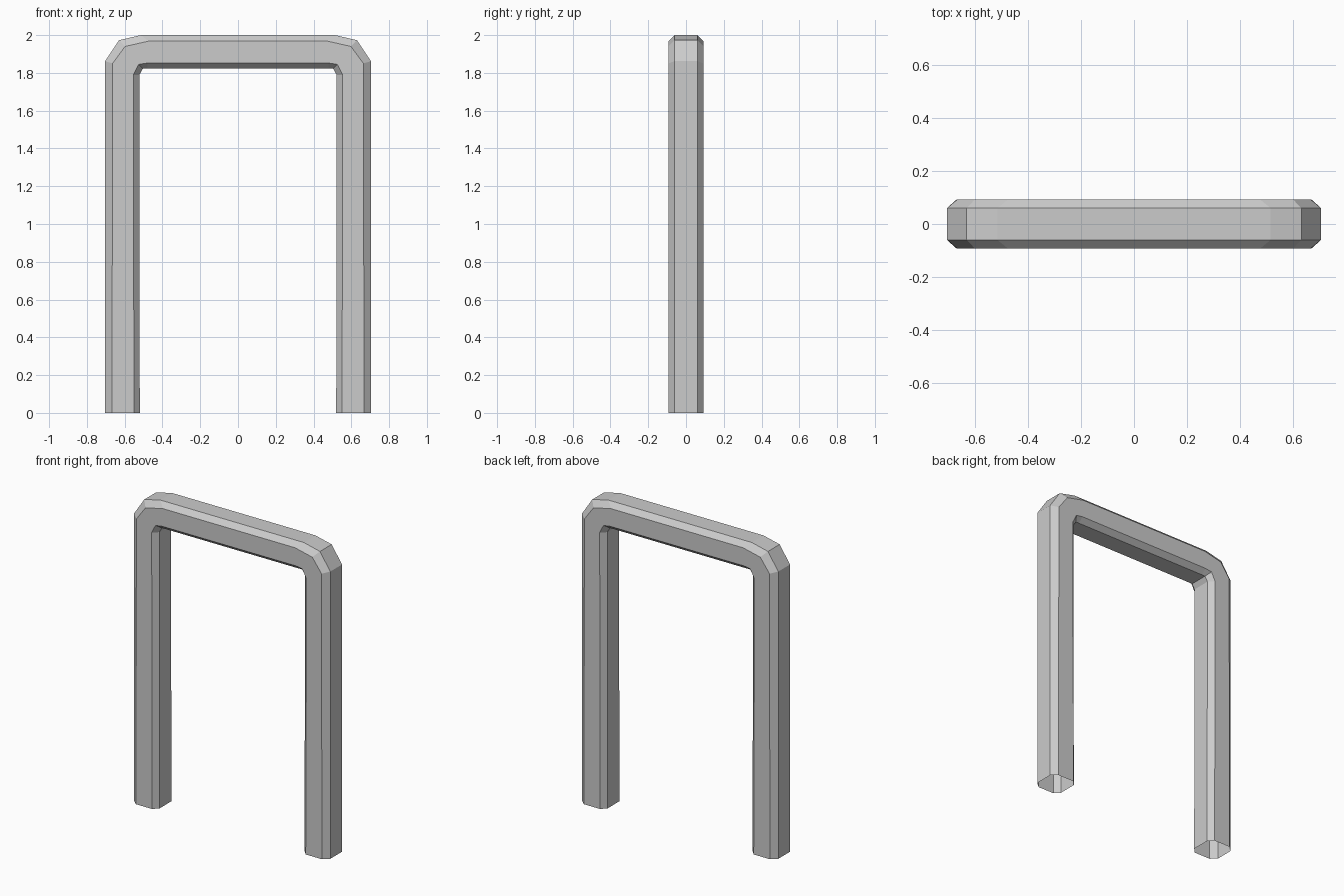
import bpy, bmesh

if "Cube" in bpy.data.objects:
    bpy.data.objects.remove(bpy.data.objects["Cube"])

# Half outlines of the arch (x, z) from foot to top bend, outermost to innermost
outer = [(0.704, 0), (0.704, 1.862), (0.63, 1.973), (0.514, 2.0)]
outer_edge = [(0.667, 0), (0.664, 1.85), (0.598, 1.94), (0.474, 1.968)]
inner_edge = [(0.551, 0), (0.554, 1.79), (0.527, 1.845), (0.48, 1.852)]
inner = [(0.52, 0), (0.522, 1.79), (0.504, 1.822), (0.48, 1.822)]

FLAT, DEPTH = 0.06, 0.093  # half widths of the side flats and the full bar

# Octagonal section: (outline, y) in ring order
section = [(outer, -FLAT), (outer, FLAT), (outer_edge, DEPTH), (inner_edge, DEPTH),
           (inner, FLAT), (inner, -FLAT), (inner_edge, -DEPTH), (outer_edge, -DEPTH)]

# Sweep the section up the right leg, over the top and down the left leg
bm = bmesh.new()
stations = [(1, i) for i in range(4)] + [(-1, i) for i in reversed(range(4))]
rings = [[bm.verts.new((side * line[i][0], y, line[i][1])) for line, y in section]
         for side, i in stations]
for a, b in zip(rings, rings[1:]):
    for k in range(8):
        n = (k + 1) % 8
        bm.faces.new((a[k], a[n], b[n], b[k]))
bmesh.ops.recalc_face_normals(bm, faces=bm.faces)

# Feet stay open, faces flat
mesh = bpy.data.meshes.new("arch_frame")
bm.to_mesh(mesh)
bm.free()
bpy.context.collection.objects.link(bpy.data.objects.new("arch_frame", mesh))
